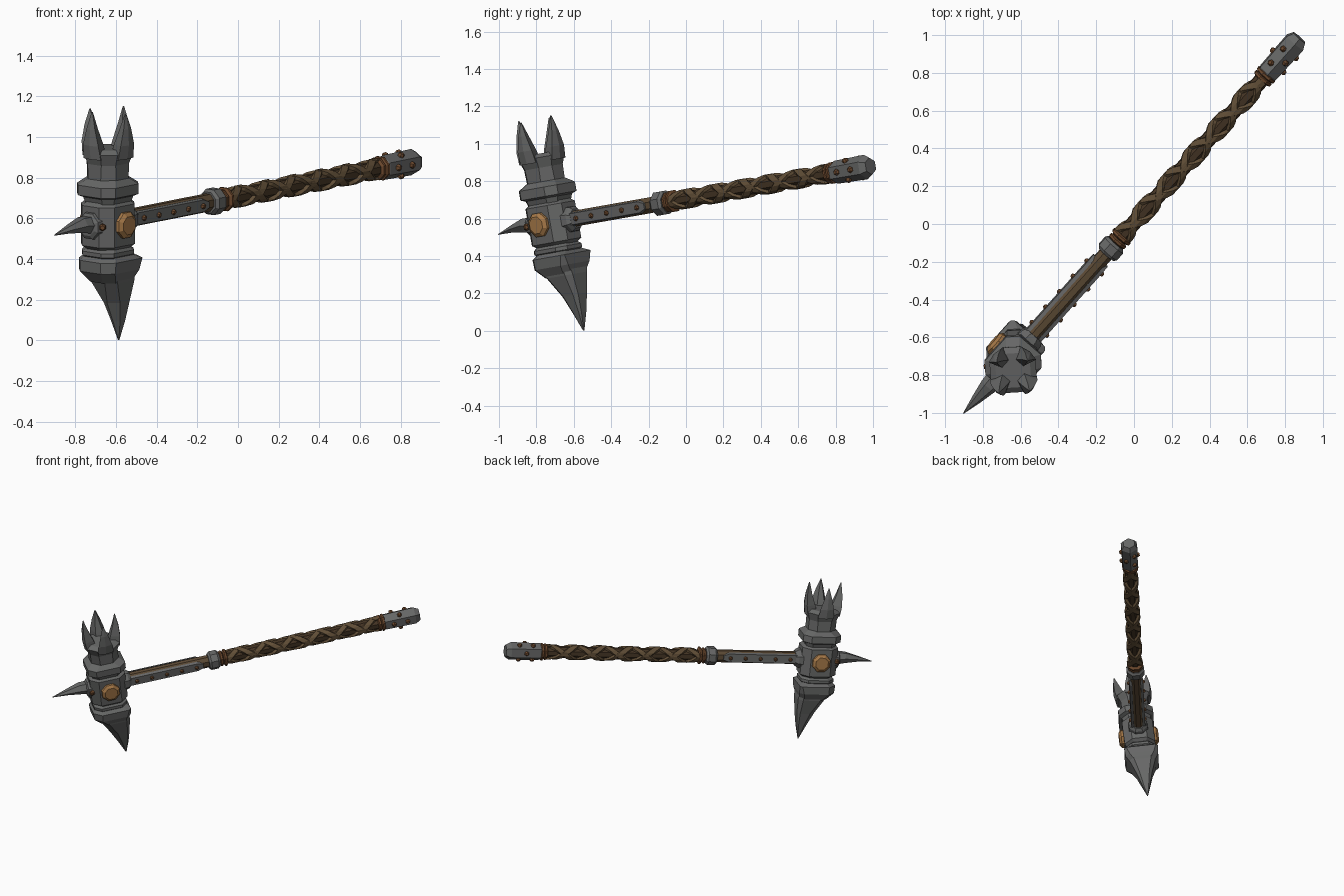
import bpy, bmesh, math
from mathutils import Matrix, Vector

if "Cube" in bpy.data.objects:
    bpy.data.objects.remove(bpy.data.objects["Cube"])

# Weapon frame: local X along the handle, Y across the head, Z up through the head
U = Vector((0.66, 0.739, 0.131)).normalized()
W = Vector((0, -0.174, 0.985))
W = (W - U * W.dot(U)).normalized()
V = W.cross(U)
FRAME = Matrix((U, V, W)).transposed().to_4x4()
FRAME.translation = (-0.64, -0.71, 0.58)


def material(name, rgb):
    m = bpy.data.materials.new(name)
    m.diffuse_color = (*rgb, 1)
    m.use_nodes = True
    m.node_tree.nodes["Principled BSDF"].inputs["Base Color"].default_value = m.diffuse_color
    return m


IRON = material("iron", (0.135, 0.137, 0.135))
WOOD = material("wood", (0.11, 0.07, 0.036))
LEATHER = material("leather", (0.12, 0.077, 0.038))
DARK = material("dark_leather", (0.06, 0.036, 0.018))
COPPER = material("copper", (0.15, 0.065, 0.026))
BRASS = material("brass", (0.38, 0.19, 0.065))


def finish(name, bm, mat):
    bmesh.ops.recalc_face_normals(bm, faces=bm.faces)
    me = bpy.data.meshes.new(name)
    bm.to_mesh(me)
    bm.free()
    me.materials.append(mat)
    ob = bpy.data.objects.new(name, me)
    ob.matrix_world = FRAME
    bpy.context.collection.objects.link(ob)
    return ob


def add_loft(bm, rings):
    vs = [[bm.verts.new(p) for p in r] for r in rings]
    n = len(rings[0])
    for a, b in zip(vs, vs[1:]):
        for i in range(n):
            j = (i + 1) % n
            bm.faces.new((a[i], a[j], b[j], b[i]))
    bm.faces.new(vs[0])
    bm.faces.new(vs[-1])


def loft(name, rings, mat):
    bm = bmesh.new()
    add_loft(bm, rings)
    return finish(name, bm, mat)


def block(w, a, b, c, d=None, u=0.0):
    """Chamfered rectangle at height w; d is the chamfer on the handle side."""
    d = c if d is None else d
    return [(u + x, y, w) for x, y in (
        (a, -b + d), (a, b - d), (a - d, b), (-a + c, b),
        (-a, b - c), (-a, -b + c), (-a + c, -b), (a - d, -b))]


def disc(u, r, n=8, turn=0.5, ry=None, w=0.0):
    """Polygon around the handle axis."""
    return [(u, (ry or r) * math.cos((i + turn) * math.tau / n),
             w + r * math.sin((i + turn) * math.tau / n)) for i in range(n)]


def add_stud(bm, pos, normal, r, h, n=6, top=0.6):
    q = Vector(normal).to_track_quat('Z', 'Y')
    rings = []
    for z, k in ((-0.008, r), (h * 0.5, r), (h, r * top)):
        rings.append([Vector(pos) + q @ Vector((k * math.cos((i + .5) * math.tau / n),
                     k * math.sin((i + .5) * math.tau / n), z)) for i in range(n)])
    add_loft(bm, rings)


# Head: core block, collars, crown trunk
loft("head_block", [block(-.125, .105, .09, .05), block(-.105, .13, .11, .055),
                    block(.095, .13, .11, .055), block(.115, .105, .09, .05)], IRON)
loft("upper_collar", [block(.105, .105, .095, .04), block(.135, .115, .105, .045),
                      block(.145, .137, .125, .05), block(.195, .137, .125, .05),
                      block(.225, .10, .095, .05)], IRON)
loft("crown_trunk", [block(.21, .10, .095, .055), block(.30, .10, .095, .05),
                     block(.355, .118, .115, .06), block(.375, .09, .09, .05)], IRON)

# Four crown prongs, leaning outward
bm = bmesh.new()
for k in range(4):
    rot = Matrix.Rotation(k * math.pi / 2, 3, 'Z')
    tip = .555 if k % 2 else .565
    rings = []
    for w, inner, outer, half in ((.33, .04, .117, .056), (.40, .062, .128, .05),
                                  (.48, .09, .128, .028), (tip, .113, .118, .003)):
        rings.append([rot @ Vector(p) for p in (
            (inner, -half * .5, w), (outer, -half, w), (outer + half * .2, 0, w),
            (outer, half, w), (inner, half * .5, w))])
    add_loft(bm, rings)
finish("crown_prongs", bm, IRON)

# Lower neck, guard and curved beak
loft("lower_neck", [block(-.175, .095, .085, .04), block(-.155, .12, .105, .045),
                    block(-.135, .12, .105, .045), block(-.115, .1, .09, .045)], IRON)
loft("beak_guard", [block(-.29, .10, .085, .045, .03, .015),
                    block(-.235, .13, .118, .05, .03),
                    block(-.18, .133, .122, .055, .015),
                    block(-.15, .10, .09, .045)], IRON)
loft("beak", [block(-.22, .11, .10, .045, .03, .01), block(-.29, .10, .09, .045, .03, .025),
              block(-.40, .068, .056, .045, .02, .05), block(-.50, .036, .03, .024, .01, .068),
              block(-.598, .003, .003, .001, .001, .08)], IRON)

# Rear spike with a socket
loft("spike_socket", [disc(-.11, .075), disc(-.145, .068), disc(-.155, .05)], IRON)
loft("rear_spike", [disc(-.12, .05, 6, 0, .052, .005), disc(-.20, .042, 6, 0, .046, .012),
                    disc(-.29, .022, 6, 0, .028, .004), disc(-.40, .002, 6, 0, .002, -.012)], IRON)

# Brass medallions on both sides of the head
bm = bmesh.new()
for s in (-1, 1):
    rings = [[(r * math.cos((i + .5) * math.tau / 8), s * y, r * math.sin((i + .5) * math.tau / 8))
              for i in range(8)] for y, r in ((.10, .068), (.127, .068), (.142, .048))]
    add_loft(bm, rings)
finish("medallions", bm, BRASS)

# Handle socket, wooden shaft and iron side straps
loft("handle_socket", [disc(.11, .075), disc(.15, .07), disc(.17, .055)], IRON)
loft("wood_shaft", [disc(.12, .046, 8, .5, .042), disc(.80, .046, 8, .5, .042)], WOOD)
for side, s in (("left", 1), ("right", -1)):
    loft("strap_" + side, [[(u, s * y, z * k) for y, z in
                            ((.03, -.036), (.05, -.03), (.05, .03), (.03, .036))]
                           for u, k in ((.14, 1), (.66, 1), (.70, .5))], IRON)

# Ferrule and binding rings
loft("ferrule", [disc(.745, .055), disc(.76, .068), disc(.81, .068), disc(.825, .055)], IRON)
bm = bmesh.new()
for u, r in ((.825, .056), (.855, .062), (1.99, .058), (2.015, .062)):
    add_loft(bm, [disc(u, r - .012), disc(u + .007, r), disc(u + .02, r), disc(u + .027, r - .012)])
finish("binding_rings", bm, COPPER)

# Grip: dark core with crossing leather bands
loft("grip_core", [disc(.82, .042), disc(2.03, .042)], DARK)
PITCH, START, END = .40, .87, 2.0
bm = bmesh.new()
steps = int((END - START) / PITCH * 14)
for hand in (-1, 1):
    for phase in (0, math.pi):
        rings = []
        for i in range(steps + 1):
            u = START + (END - START) * i / steps
            t = phase + hand * math.tau * (u - START) / PITCH
            lift = .002 * math.cos(2 * t + hand)
            rings.append([(min(max(u + du, START - .01), END + .01), r * math.cos(t), r * math.sin(t))
                          for du, r in ((-.04, .036), (-.026, .055 + lift),
                                        (.026, .055 + lift), (.04, .036))])
        add_loft(bm, rings)
finish("grip_bands", bm, LEATHER)

# Iron pommel cap
loft("pommel_cap", [disc(2.03, .054, 6), disc(2.045, .062, 6),
                    disc(2.26, .066, 6), disc(2.295, .046, 6)], IRON)

# Copper rivets: straps, head and pommel
bm = bmesh.new()
for s in (-1, 1):
    for i in range(5):
        add_stud(bm, (.21 + i * .11, s * .05, 0), (0, s, 0), .014, .014)
    add_stud(bm, (-.125, s * .075, .0), (-1, s * .8, 0), .018, .016)
for k in range(6):
    a = k * math.tau / 6
    n = Vector((0, math.cos(a), math.sin(a)))
    for u in ((2.10, 2.20) if k % 2 else (2.15,)):
        add_stud(bm, n * .055 + Vector((u, 0, 0)), n, .017, .018)
finish("rivets", bm, COPPER)
